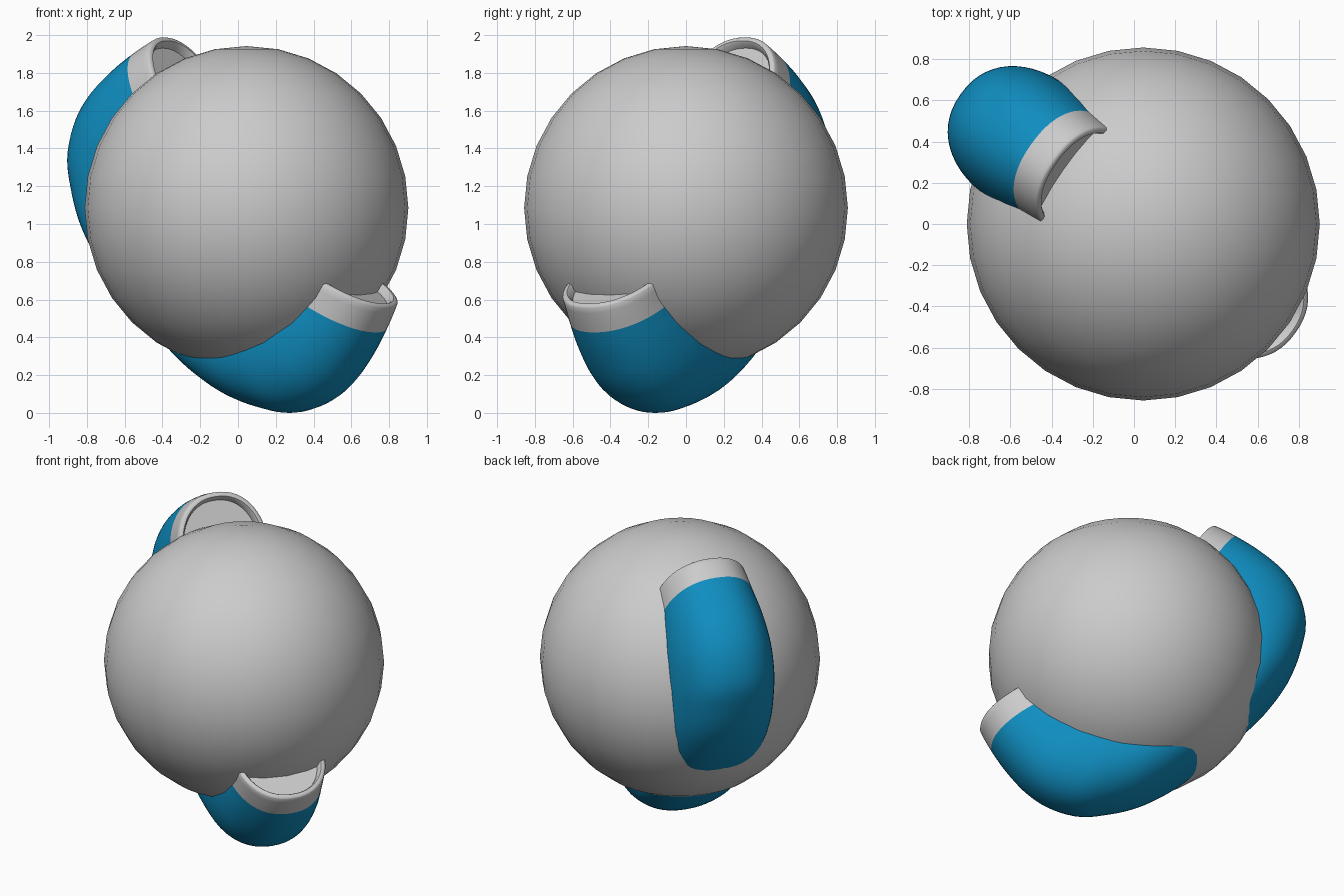
import bpy, math
from mathutils import Vector

if "Cube" in bpy.data.objects:
    bpy.data.objects.remove(bpy.data.objects["Cube"])

CENTER = Vector((0.045, 0, 1.085))
RADIUS = 0.857
U = Vector((-0.815, 0.58, 0)).normalized()   # both pods lie in the vertical plane of U
T = Vector((-U.y, U.x, 0))                   # sideways direction
UP = Vector((0, 0, 1))
BASE_R = 0.70                                # pods are rooted inside the ball

blue = bpy.data.materials.new("blue")
blue.diffuse_color = (0.005, 0.27, 0.53, 1)
blue.use_nodes = True
blue.node_tree.nodes["Principled BSDF"].inputs["Base Color"].default_value = blue.diffuse_color

# Pod sections: base angle, crest angle, crest radius, half width
SECTIONS = [(0, 0, 1.05, .287), (13, 8.5, 1.068, .298), (20, 18, 1.097, .313),
            (28, 27, 1.13, .325), (35, 35, 1.143, .332), (45, 45, 1.125, .333),
            (54, 54, 1.065, .33), (64, 64, 1.0, .325), (73, 73, .94, .315),
            (82, 82, .89, .30), (90, 90, .852, .28), (95, 95, .82, .26)]


def section(t):
    """Catmull-Rom blend of the section list."""
    i = min(int(t), len(SECTIONS) - 2)
    f = t - i
    p = [SECTIONS[max(0, min(len(SECTIONS) - 1, k))] for k in range(i - 1, i + 3)]
    return [0.5 * (2 * b + (c - a) * f + (2 * a - 5 * b + 4 * c - d) * f * f
                   + (3 * b - a - 3 * c + d) * f ** 3) for a, b, c, d in zip(*p)]


def polar(r, deg):
    a = math.radians(deg)
    return CENTER + U * (r * math.cos(a)) + UP * (r * math.sin(a))


def arch(t, start, sign, inset=0.0, n=28):
    """Arched cross-section standing on the ball."""
    ba, ta, r, w = section(t)
    base = polar(BASE_R, start + sign * ba)
    rise = polar(r - inset, start + sign * ta) - base
    pts = []
    for k in range(n + 1):
        a = math.pi * k / n
        c, s = math.cos(a), math.sin(a)
        x = math.copysign(abs(c) ** 0.9, c) * (w - inset)
        pts.append(base + T * x + rise * max(s, 0) ** 0.9)
    return pts


def loft(name, rows, cap_first=False, cap_last=False, material=None):
    n = len(rows[0])
    verts = [p for row in rows for p in row]
    faces = [(i * n + k, i * n + k + 1, (i + 1) * n + k + 1, (i + 1) * n + k)
             for i in range(len(rows) - 1) for k in range(n - 1)]
    if cap_first:
        faces.append(tuple(reversed(range(n))))
    if cap_last:
        faces.append(tuple(range((len(rows) - 1) * n, len(rows) * n)))
    me = bpy.data.meshes.new(name)
    me.from_pydata(verts, [], faces)
    ob = bpy.data.objects.new(name, me)
    bpy.context.collection.objects.link(ob)
    if material:
        me.materials.append(material)
    finish(ob)
    return ob


def finish(ob):
    bpy.ops.object.select_all(action='DESELECT')
    ob.select_set(True)
    bpy.context.view_layer.objects.active = ob
    bpy.ops.object.mode_set(mode='EDIT')
    bpy.ops.mesh.select_all(action='SELECT')
    bpy.ops.mesh.normals_make_consistent(inside=False)
    bpy.ops.object.mode_set(mode='OBJECT')
    bpy.ops.object.shade_smooth_by_angle(angle=math.radians(40))


def pod(label, start, sign):
    # Coloured shell, from the collar to the buried tail
    last = len(SECTIONS) - 1
    steps = 44
    loft(label + "_pod_shell",
         [arch(1 + (last - 1) * i / steps, start, sign) for i in range(steps + 1)],
         cap_first=True, cap_last=True, material=blue)
    # Grey collar with a rounded lip and a shallow recessed mouth
    a = math.radians(start)
    back = (U * -math.sin(a) + UP * math.cos(a)) * sign   # into the pod
    mouth = [(0.045, 0.045), (0.036, 0.012), (0.026, 0.0), (0.012, 0.0), (0.003, 0.006)]
    rows = [[p + back * depth for p in arch(0, start, sign, inset)]
            for inset, depth in mouth]
    rows += [arch(t, start, sign) for t in (0.12, 0.35, 0.6, 0.8, 1.0)]
    loft(label + "_pod_collar", rows, cap_first=True, cap_last=True)


# Main ball
bpy.ops.mesh.primitive_uv_sphere_add(segments=32, ring_count=16, radius=RADIUS, location=CENTER)
ball = bpy.context.object
ball.name = "ball"
finish(ball)

# The two pods, wrapped in opposite directions around the ball
pod("upper", 59.8, -1)
pod("lower", 209.6, 1)
